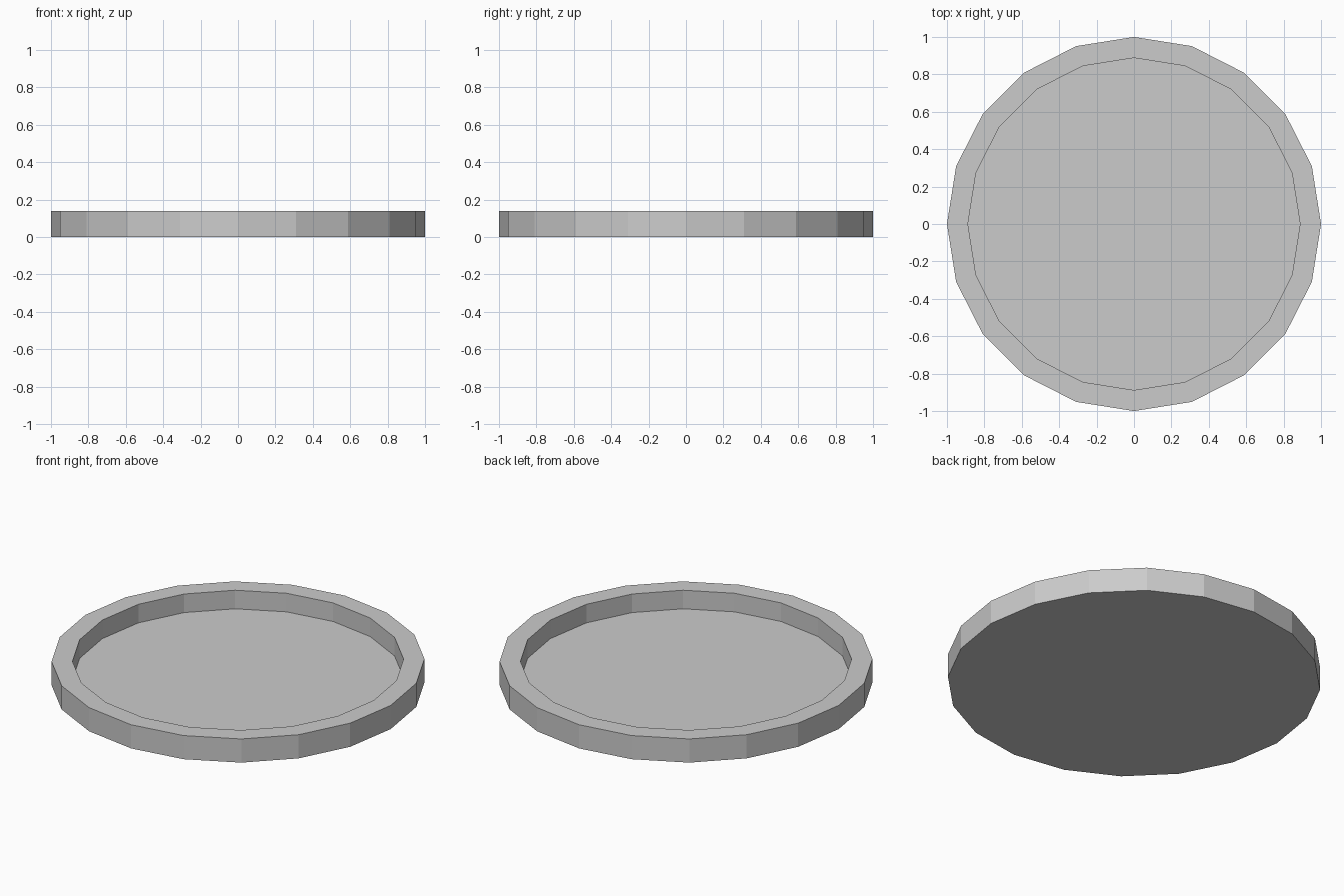
import bpy, bmesh
from math import cos, sin, tau

if "Cube" in bpy.data.objects:
    bpy.data.objects.remove(bpy.data.objects["Cube"])

SIDES = 20
# Profile (radius, z): outer bottom, outer top, inner top, inner floor
PROFILE = [(1.0, 0.0), (1.0, 0.14), (0.888, 0.14), (0.888, 0.03)]

bm = bmesh.new()
rings = [[bm.verts.new((r * cos(tau * i / SIDES), r * sin(tau * i / SIDES), z))
          for i in range(SIDES)] for r, z in PROFILE]

# Outer wall, flat rim and inner wall
for a, b in zip(rings, rings[1:]):
    for i in range(SIDES):
        j = (i + 1) % SIDES
        bm.faces.new((a[i], a[j], b[j], b[i]))

# Underside and recessed floor
bm.faces.new(rings[0][::-1])
bm.faces.new(rings[-1])

mesh = bpy.data.meshes.new("round_tray")
bm.to_mesh(mesh)
bm.free()
tray = bpy.data.objects.new("round_tray", mesh)
bpy.context.collection.objects.link(tray)
